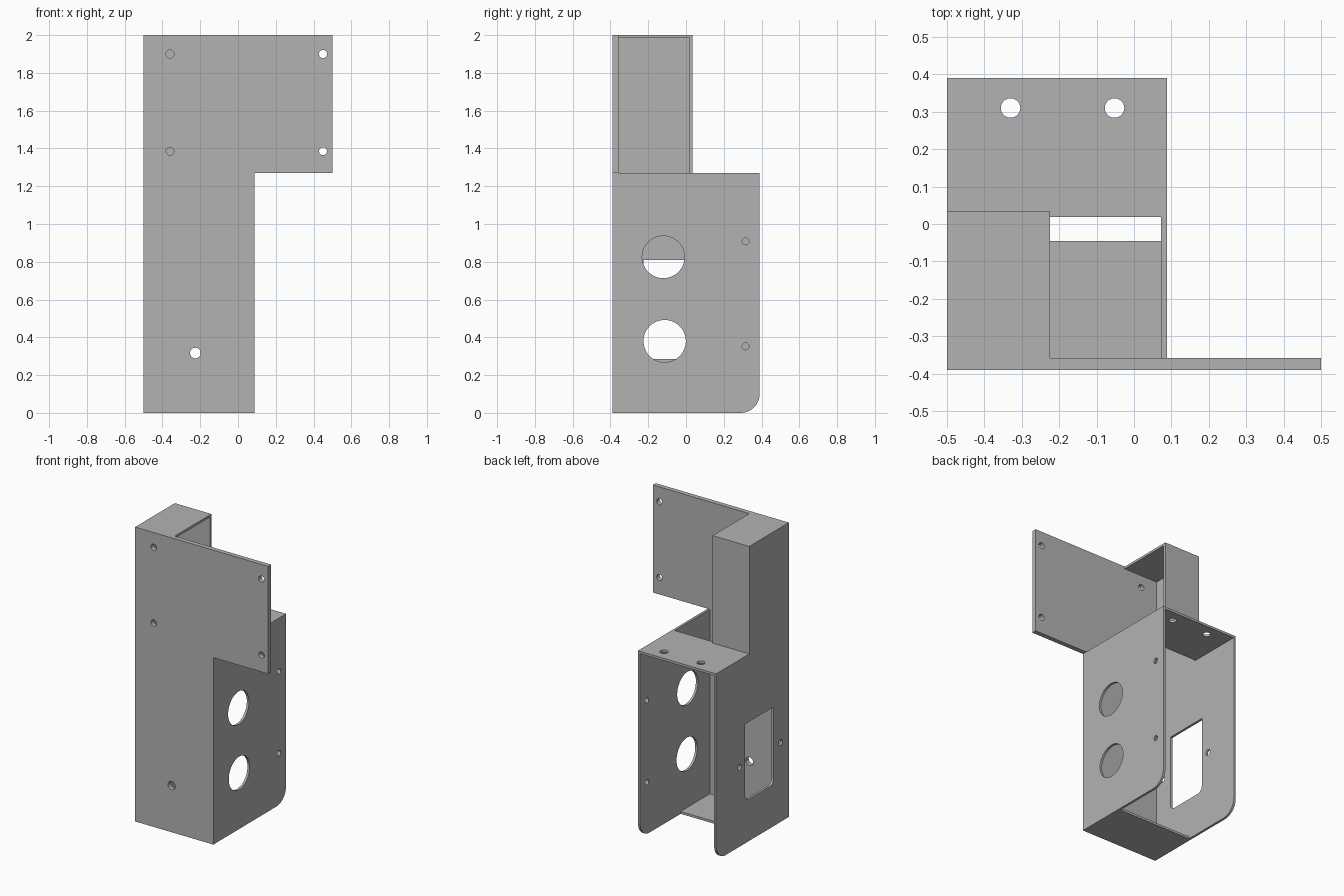
import bpy, bmesh, math
from mathutils import Matrix

if "Cube" in bpy.data.objects:
    bpy.data.objects.remove(bpy.data.objects["Cube"])

steel = bpy.data.materials.new("grey_metal")
steel.diffuse_color = (0.45, 0.45, 0.45, 1)
steel.use_nodes = True
steel.node_tree.nodes["Principled BSDF"].inputs["Base Color"].default_value = steel.diffuse_color

T = 0.016                         # sheet thickness
X0, X1, X2 = -0.5, 0.088, 0.5     # left side, right side, flange end
Y0, YF, YB = -0.39, -0.358, 0.39  # front face, front plate back, rear edge
ZM, ZT = 1.27, 2.0                # shelf height, top
COL_X, COL_Y = -0.225, 0.035      # column right and rear limits

# Profile plane -> axes of (u, v, thickness)
AXES = {
    "x": ((0, 1, 0), (0, 0, 1), (1, 0, 0)),
    "y": ((1, 0, 0), (0, 0, 1), (0, -1, 0)),
    "z": ((1, 0, 0), (0, 1, 0), (0, 0, 1)),
}


def circle(u, v, r, n=40):
    return [(u + r * math.cos(2 * math.pi * i / n),
             v + r * math.sin(2 * math.pi * i / n)) for i in range(n)]


def arc(u, v, r, a0, a1, n=10):
    return [(u + r * math.cos(math.radians(a0 + (a1 - a0) * i / n)),
             v + r * math.sin(math.radians(a0 + (a1 - a0) * i / n)))
            for i in range(n + 1)]


def rect(u0, v0, u1, v1):
    return [(u0, v0), (u1, v0), (u1, v1), (u0, v1)]


def plate(name, axis, lo, hi, outline, holes=()):
    """Flat sheet between lo and hi on an axis, with holes through it."""
    curve = bpy.data.curves.new(name + "_profile", "CURVE")
    curve.dimensions = "2D"
    curve.fill_mode = "BOTH"
    curve.extrude = (hi - lo) / 2
    for loop in [outline, *holes]:
        s = curve.splines.new("POLY")
        s.points.add(len(loop) - 1)
        for p, (u, v) in zip(s.points, loop):
            p.co = (u, v, 0, 1)
        s.use_cyclic_u = True
    tmp = bpy.data.objects.new(name + "_profile", curve)
    bpy.context.collection.objects.link(tmp)
    dg = bpy.context.evaluated_depsgraph_get()
    mesh = bpy.data.meshes.new_from_object(tmp.evaluated_get(dg))
    bpy.data.objects.remove(tmp)
    mesh.name = name

    m = Matrix(AXES[axis]).transposed().to_4x4()
    m.translation["xyz".index(axis)] = (lo + hi) / 2
    mesh.transform(m)
    bm = bmesh.new()
    bm.from_mesh(mesh)
    bmesh.ops.remove_doubles(bm, verts=bm.verts, dist=1e-5)
    bmesh.ops.recalc_face_normals(bm, faces=bm.faces)
    bm.to_mesh(mesh)
    bm.free()
    mesh.materials.clear()
    mesh.materials.append(steel)
    obj = bpy.data.objects.new(name, mesh)
    bpy.context.collection.objects.link(obj)
    bpy.ops.object.select_all(action="DESELECT")
    obj.select_set(True)
    bpy.context.view_layer.objects.active = obj
    bpy.ops.object.shade_smooth_by_angle(angle=math.radians(30))
    return obj


# Front plate with the mounting flange
plate("front_plate", "y", Y0, YF,
      [(X0, 0), (X1, 0), (X1, ZM), (X2, ZM), (X2, ZT), (X0, ZT)],
      [circle(x, z, 0.021) for x in (-0.36, 0.45) for z in (1.385, 1.9)]
      + [circle(-0.226, 0.317, 0.028)])

# Side walls share a rounded lower rear corner
R = 0.1
corner = [(YF, 0)] + arc(YB - R, R, R, -90, 0) + [(YB, ZM)]

plate("right_wall", "x", X1 - T, X1, corner + [(YF, ZM)],
      [circle(-0.12, 0.825, 0.112, 64), circle(-0.113, 0.38, 0.112, 64),
       circle(0.315, 0.908, 0.018), circle(0.315, 0.352, 0.018)])

# Left wall runs up the column and holds the socket window
r = 0.04
window = (arc(-0.225 + r, 0.285 + r, r, 180, 270)
          + arc(0.08 - r, 0.285 + r, r, 270, 360)
          + [(0.08, 0.81), (-0.225, 0.81)])
plate("left_wall", "x", X0, X0 + T,
      corner + [(COL_Y, ZM), (COL_Y, ZT), (YF, ZT)],
      [window, circle(0.14, 0.54, 0.02), circle(-0.3, 0.54, 0.02)])

# Floor and rear shelf
plate("floor", "z", 0, T, rect(X0 + T, YF, X1 - T, -0.045))
plate("rear_shelf", "z", ZM - T, ZM, rect(X0 + T, COL_Y - T, X1 - T, YB),
      [circle(x, 0.31, 0.026) for x in (-0.33, -0.052)])

# Column top and back, open toward the flange
plate("column_top", "z", ZT - T, ZT, rect(X0 + T, YF, COL_X, COL_Y))
plate("column_back", "y", COL_Y - T, COL_Y, rect(X0 + T, ZM, COL_X, ZT - T))
